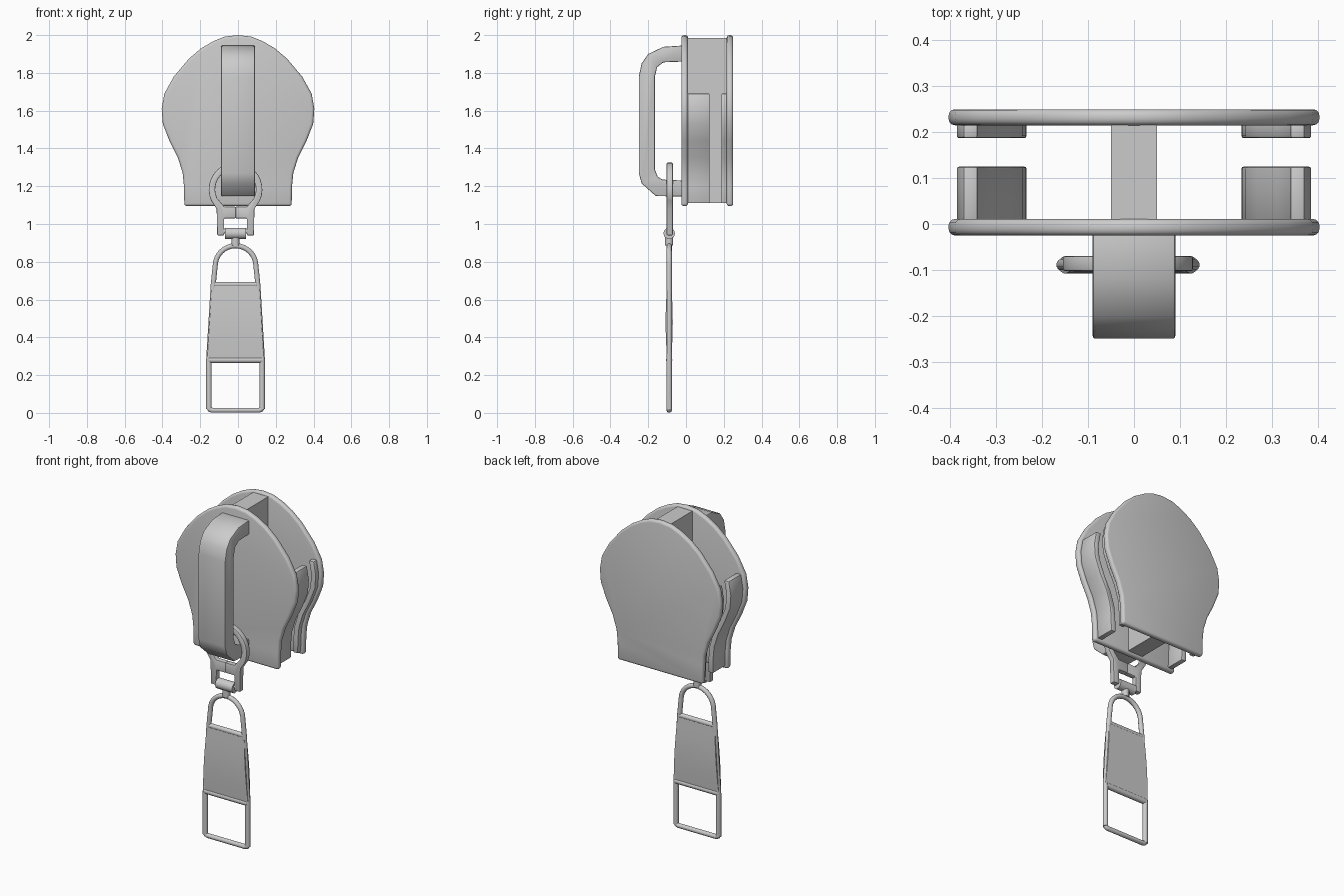
import bpy, bmesh, math
from mathutils import Vector

if "Cube" in bpy.data.objects:
    bpy.data.objects.remove(bpy.data.objects["Cube"])

CX = -0.013   # the hanging pull sits slightly off centre
PY = -0.089   # depth of the hanging pull


def finish(ob, bevel=0, seg=3, angle=35):
    bpy.ops.object.select_all(action='DESELECT')
    ob.select_set(True)
    bpy.context.view_layer.objects.active = ob
    if bevel:
        m = ob.modifiers.new("bevel", 'BEVEL')
        m.width, m.segments = bevel, seg
        m.limit_method, m.angle_limit = 'ANGLE', math.radians(50)
        bpy.ops.object.modifier_apply(modifier="bevel")
    bpy.ops.object.shade_smooth_by_angle(angle=math.radians(angle))
    return ob


def prism(name, pts, step, bevel=0, seg=3):
    """Extrude a closed 3D polygon by the vector step."""
    bm = bmesh.new()
    a = [bm.verts.new(p) for p in pts]
    b = [bm.verts.new(Vector(p) + Vector(step)) for p in pts]
    bm.faces.new(a)
    bm.faces.new(b[::-1])
    for i in range(len(a)):
        j = (i + 1) % len(a)
        bm.faces.new((a[i], b[i], b[j], a[j]))
    bmesh.ops.recalc_face_normals(bm, faces=bm.faces)
    me = bpy.data.meshes.new(name)
    bm.to_mesh(me)
    bm.free()
    ob = bpy.data.objects.new(name, me)
    bpy.context.collection.objects.link(ob)
    return finish(ob, bevel, seg)


def slab(name, xz, y0, y1, bevel=0, seg=3):
    return prism(name, [(x, y0, z) for x, z in xz], (0, y1 - y0, 0), bevel, seg)


def tube(name, xz, r, closed=False):
    """Round bar along a path in the plane of the pull."""
    cu = bpy.data.curves.new(name, 'CURVE')
    cu.dimensions = '3D'
    cu.bevel_depth, cu.bevel_resolution, cu.use_fill_caps = r, 3, True
    sp = cu.splines.new('POLY')
    sp.points.add(len(xz) - 1)
    for p, (x, z) in zip(sp.points, xz):
        p.co = (x + CX, PY, z, 1)
    sp.use_cyclic_u = closed
    ob = bpy.data.objects.new(name, cu)
    bpy.context.collection.objects.link(ob)
    bpy.ops.object.select_all(action='DESELECT')
    ob.select_set(True)
    bpy.context.view_layer.objects.active = ob
    bpy.ops.object.convert(target='MESH')
    return finish(bpy.context.object, angle=50)


def mirror(half):
    return half + [(-x, z) for x, z in half[::-1] if abs(x) > 1e-6]


# Slider plates
side = [(0.39, 1.69), (0.404, 1.61), (0.398, 1.53), (0.363, 1.44), (0.318, 1.35),
        (0.293, 1.27), (0.286, 1.2)]
half = [(0, 2.0), (0.07, 1.992), (0.13, 1.968), (0.195, 1.93), (0.26, 1.875),
        (0.34, 1.78)] + side + [(0.284, 1.095)]
slab("front_plate", mirror(half), -0.025, 0.011, 0.014)
slab("back_plate", mirror(half), 0.215, 0.25, 0.014)

# Centre post joining the plates
slab("centre_post", [(-0.05, 1.985), (0.05, 1.985), (0.05, 1.11), (-0.05, 1.11)], 0.005, 0.22)

# Curved side flanges, with a slot for the tape between front and back
edge = side + [(0.284, 1.11)]
rail = [(x - 0.018, z) for x, z in edge] + [(x - 0.05, z) for x, z in edge[::-1]]
for s, tag in ((1, "right"), (-1, "left")):
    pts = [(s * x, z) for x, z in rail]
    slab("front_flange_" + tag, pts, 0.005, 0.125, 0.005, 2)
    slab("back_flange_" + tag, pts, 0.187, 0.22, 0.005, 2)

# Bridge on the front plate
bridge = [(-0.015, 1.945), (-0.12, 1.938), (-0.2, 1.9), (-0.235, 1.85), (-0.25, 1.78),
          (-0.25, 1.27), (-0.235, 1.215), (-0.16, 1.148), (-0.015, 1.145),
          (-0.015, 1.23), (-0.125, 1.235), (-0.15, 1.25), (-0.165, 1.29),
          (-0.165, 1.78), (-0.153, 1.83), (-0.12, 1.856), (-0.015, 1.86)]
prism("bridge", [(-0.09, y, z) for y, z in bridge], (0.18, 0, 0), 0.006, 2)


# Connector link: eye around the bridge, neck and two legs
def arc(r, a0, a1, n, cz):
    return [(r * math.sin(math.radians(a0 + (a1 - a0) * i / n)),
             cz + r * math.cos(math.radians(a0 + (a1 - a0) * i / n))) for i in range(n + 1)]


outer = arc(0.142, 0, 110, 9, 1.163 + 0.02) + [(0.105, 1.085), (0.097, 1.06)]
inner = arc(0.108, 0, 110, 9, 1.183) + [(0.06, 1.092), (0.0, 1.092)]
outer += [(0.0, 1.03)]
inner_loop = inner[::-1]
# the eye is split into halves that share the vertical centre line
for s, tag in ((1, "right"), (-1, "left")):
    eye = arc(0.142, 0, 115, 10, 1.183) + [(0.1, 1.08), (0.097, 0.94), (0.06, 0.94),
          (0.06, 1.03), (0, 1.03), (0, 1.092), (0.06, 1.092)] + arc(0.108, 115, 0, 10, 1.183)
    slab("connector_" + tag, [(s * x + CX, z) for x, z in eye], -0.102, -0.07, 0.004, 2)
tube("connector_pin", [(-0.07, 0.962), (0.07, 0.962)], 0.014)
tube("hinge_barrel", [(-0.056, 0.95), (0.056, 0.95)], 0.031)
tube("hinge_neck", [(0, 0.94), (0, 0.885)], 0.022)

# Pull tab: rounded outline bar, two cross bars, bulged panel
R = 0.014
arch = [(x, z) for x, z in arc(0.108, 0, 90, 8, 0.777)]
outline = arch + [(0.118, 0.68), (0.142, 0.285), (0.142, 0.03), (0.136, 0.018), (0.125, R)]
tube("pull_frame", mirror(outline), R, True)
tube("pull_upper_bar", [(-0.118, 0.68), (0.118, 0.68)], R)
tube("pull_lower_bar", [(-0.142, 0.28), (0.142, 0.28)], R + 0.003)

for x0 in (1, -1):
    tube("lower_side_bar_" + ("right" if x0 > 0 else "left"),
         [(x0 * 0.141, 0.28), (x0 * 0.141, 0.02)], R + 0.001)

bm = bmesh.new()
N = 10
rings = []
for i in range(N + 1):
    t = i / N
    z, w = 0.68 - 0.4 * t, 0.124 + 0.026 * t
    d = 0.011 + 0.008 * math.sin(math.pi * t)
    rings.append([bm.verts.new((CX + sx * w, PY + sy * d, z))
                  for sx, sy in ((-1, -1), (1, -1), (1, 1), (-1, 1))])
for a, b in zip(rings, rings[1:]):
    for k in range(4):
        bm.faces.new((a[k], a[(k + 1) % 4], b[(k + 1) % 4], b[k]))
bm.faces.new(rings[0])
bm.faces.new(rings[-1])
bmesh.ops.recalc_face_normals(bm, faces=bm.faces)
me = bpy.data.meshes.new("pull_panel")
bm.to_mesh(me)
bm.free()
panel = bpy.data.objects.new("pull_panel", me)
bpy.context.collection.objects.link(panel)
finish(panel)
